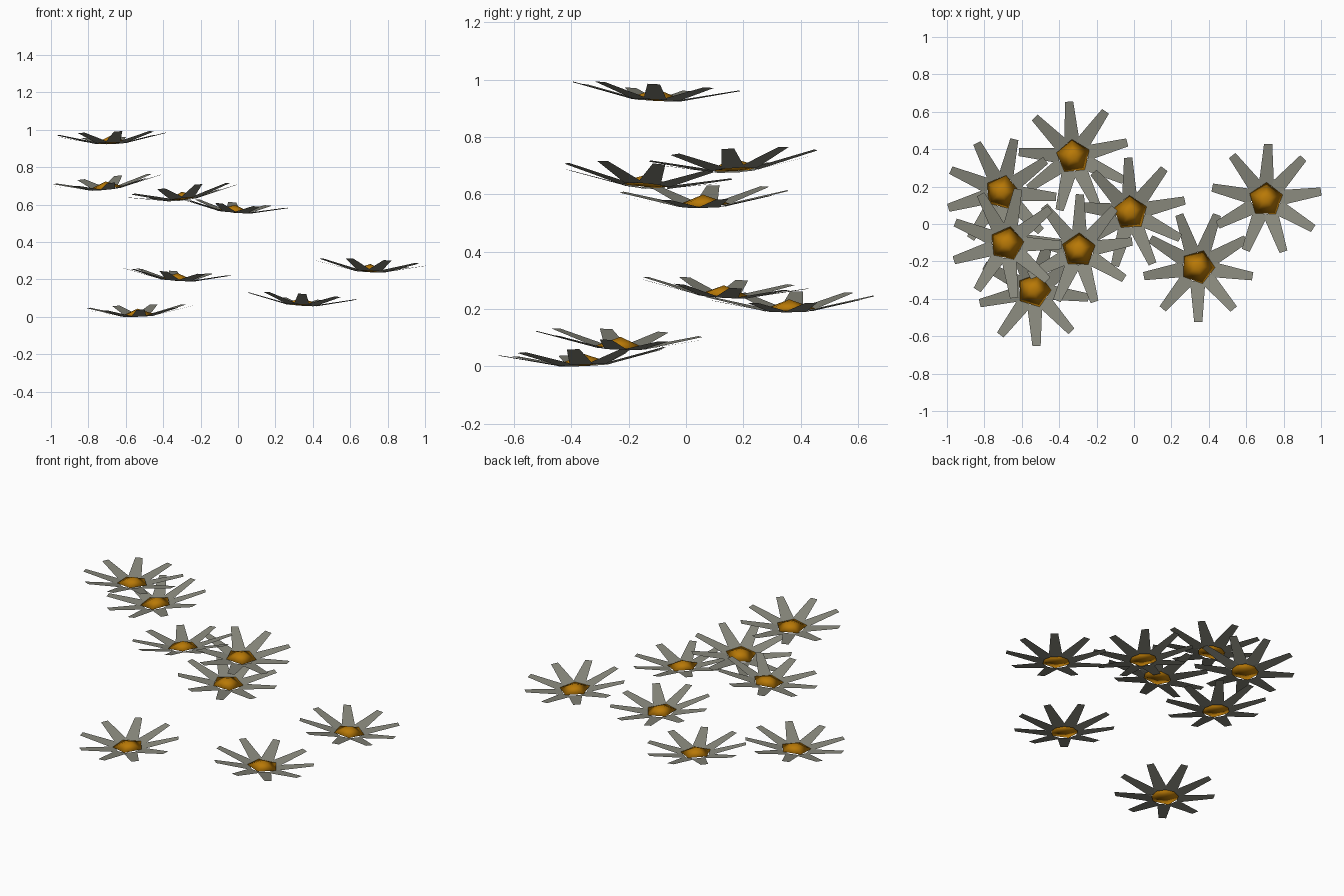
import bpy
from math import cos, sin, radians, tau
from mathutils import Matrix, Vector

cube = bpy.data.objects.get("Cube")
if cube:
    bpy.data.objects.remove(cube, do_unlink=True)


def material(name, colour):
    mat = bpy.data.materials.new(name)
    mat.use_nodes = True
    mat.diffuse_color = colour
    mat.node_tree.nodes["Principled BSDF"].inputs["Base Color"].default_value = colour
    return mat


grey = material("petal grey", (0.25, 0.25, 0.205, 1))
orange = material("centre orange", (0.48, 0.19, 0.002, 1))


def mesh(name, verts, faces, mat):
    data = bpy.data.meshes.new(name)
    data.from_pydata(verts, [], faces)
    data.materials.append(mat)
    return data


# Nine flat, tapered petals rising towards their tips
PETALS, BASE_R, TIP_R, RISE = 9, 0.075, 0.296, 0.05
verts, faces = [], []
for i in range(PETALS):
    turn = Matrix.Rotation(tau * i / PETALS, 3, "Z")
    corners = [(BASE_R, -0.041, 0.003), (TIP_R, -0.022, RISE),
               (TIP_R, 0.022, RISE), (BASE_R, 0.041, 0.003)]
    faces.append(range(len(verts), len(verts) + 4))
    verts += [turn @ Vector(c) for c in corners]
petal_mesh = mesh("petals", verts, faces, grey)

# Five-sided pointed centre, softly shaded, with a shallow underside
rim = [(0.093 * cos(tau * i / 5), 0.093 * sin(tau * i / 5), 0.009) for i in range(5)]
centre_faces = []
for i in range(5):
    j = (i + 1) % 5
    centre_faces += [(i, j, 5), (j, i, 6)]
centre_mesh = mesh("centre", rim + [(0, 0, 0.043), (0, 0, 0)], centre_faces, orange)
centre_mesh.shade_smooth()

# Flower positions, slopes along x and y, and turn in degrees
flowers = [
    (-0.68, -0.105, 0.925, 0.03, -0.055, 78),
    (-0.705, 0.17, 0.681, 0.10, 0.06, 76),
    (-0.295, -0.14, 0.626, 0.115, -0.08, 88),
    (-0.02, 0.06, 0.556, -0.085, 0.02, 93),
    (0.705, 0.13, 0.24, -0.05, -0.06, 88),
    (-0.325, 0.36, 0.191, -0.07, 0.01, 95),
    (0.34, -0.23, 0.06, -0.065, -0.045, 70),
    (-0.535, -0.355, 0.001, 0.035, 0.045, 73),
]
for n, (x, y, z, slope_x, slope_y, angle) in enumerate(flowers, 1):
    normal = Vector((-slope_x, -slope_y, 1))
    tilt = Vector((0, 0, 1)).rotation_difference(normal).to_matrix().to_4x4()
    place = Matrix.Translation((x, y, z)) @ tilt @ Matrix.Rotation(radians(angle), 4, "Z")
    for part, data in (("petals", petal_mesh), ("centre", centre_mesh)):
        obj = bpy.data.objects.new(f"flower_{n}_{part}", data)
        obj.matrix_world = place
        bpy.context.collection.objects.link(obj)
